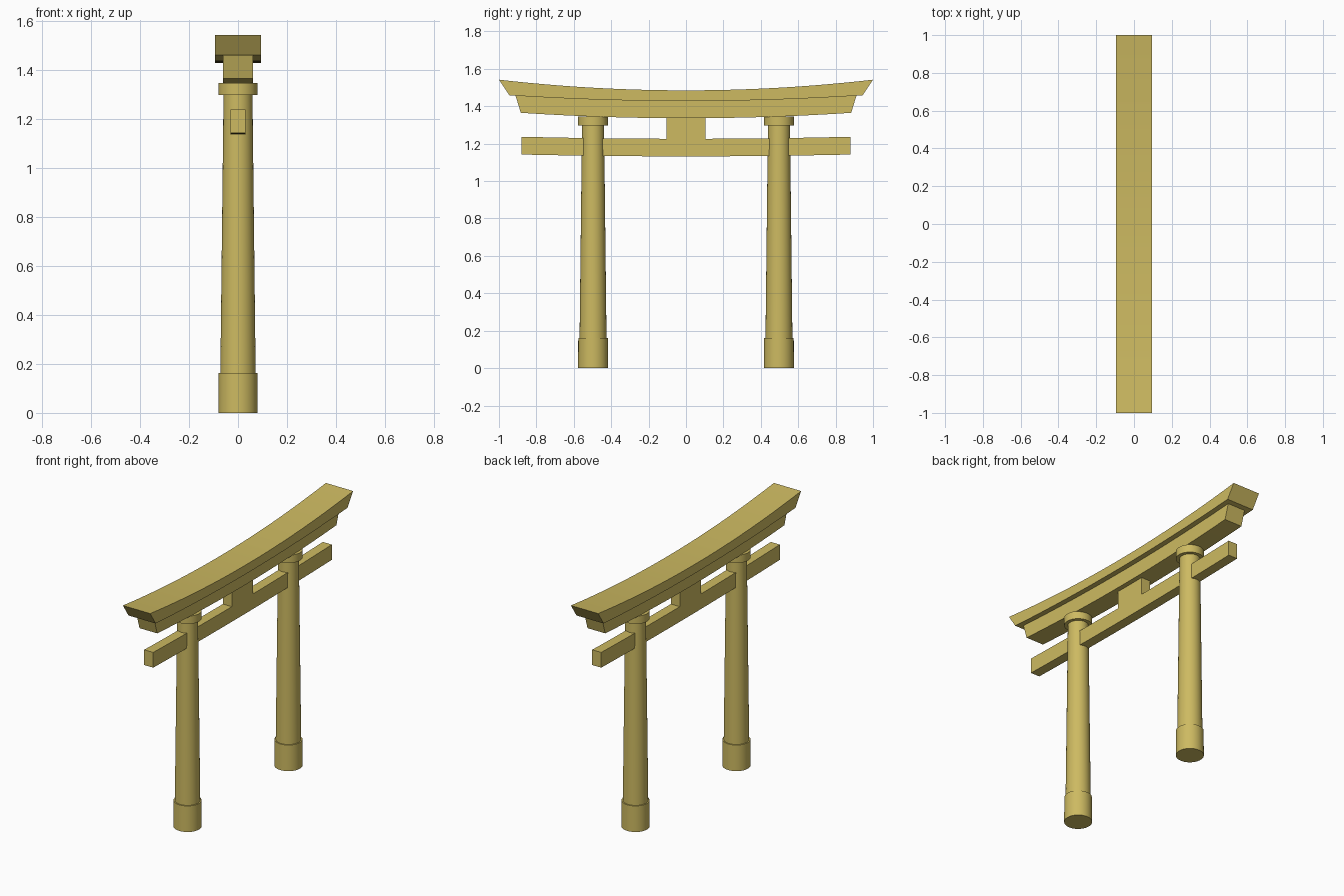
import bpy, bmesh, math

if "Cube" in bpy.data.objects:
    bpy.data.objects.remove(bpy.data.objects["Cube"])

mat = bpy.data.materials.new("ochre")
mat.diffuse_color = (0.61, 0.49, 0.12, 1)
mat.use_nodes = True
mat.node_tree.nodes["Principled BSDF"].inputs["Base Color"].default_value = mat.diffuse_color


def finish(name, bm):
    bmesh.ops.recalc_face_normals(bm, faces=bm.faces[:])
    me = bpy.data.meshes.new(name)
    bm.to_mesh(me)
    bm.free()
    me.materials.append(mat)
    ob = bpy.data.objects.new(name, me)
    bpy.context.collection.objects.link(ob)
    return ob


def beam(name, half_width, top, bottom, steps=24):
    """Beam along y; top and bottom are (half length, middle z, end z) of a bowed edge."""
    bm = bmesh.new()
    rings = []
    for i in range(steps + 1):
        t = 2 * i / steps - 1
        ring = []
        for sx, (length, z_mid, z_end) in ((-1, bottom), (1, bottom), (1, top), (-1, top)):
            ring.append(bm.verts.new((sx * half_width, t * length, z_mid + (z_end - z_mid) * t * t)))
        rings.append(ring)
    for a, b in zip(rings, rings[1:]):
        for k in range(4):
            bm.faces.new((a[k], a[(k + 1) % 4], b[(k + 1) % 4], b[k]))
    bm.faces.new(rings[0])
    bm.faces.new(rings[-1])
    ob = finish(name, bm)
    smooth(ob)


def smooth(ob):
    bpy.ops.object.select_all(action='DESELECT')
    bpy.context.view_layer.objects.active = ob
    ob.select_set(True)
    bpy.ops.object.shade_smooth_by_angle(angle=math.radians(30))


def lathe(name, y, profile, sides=48):
    """Closed turned part from (radius, z) points."""
    bm = bmesh.new()
    rings = [[bm.verts.new((r * math.cos(2 * math.pi * i / sides),
                            y + r * math.sin(2 * math.pi * i / sides), z))
              for i in range(sides)] for r, z in profile]
    for a, b in zip(rings, rings[1:]):
        for i in range(sides):
            j = (i + 1) % sides
            bm.faces.new((a[i], a[j], b[j], b[i]))
    bm.faces.new(rings[0])
    bm.faces.new(rings[-1])
    smooth(finish(name, bm))


# Curved beams
beam("top_lintel", 0.094, (1.0, 1.485, 1.542), (0.945, 1.428, 1.459))
beam("under_lintel", 0.061, (0.912, 1.43, 1.459), (0.883, 1.336, 1.365))
beam("tie_beam", 0.031, (0.88, 1.226, 1.237), (0.88, 1.132, 1.142))

# Central strut between tie beam and lintel
beam("center_strut", 0.031, (0.105, 1.345, 1.345), (0.105, 1.226, 1.226), 1)

# Pillars with foot sleeve and collar
for side, y in (("left", -0.497), ("right", 0.497)):
    lathe(side + "_pillar", y, [(0.08, 0), (0.079, 0.162), (0.072, 0.162), (0.059, 1.30)])
    lathe(side + "_collar", y, [(0.08, 1.297), (0.08, 1.346)])
